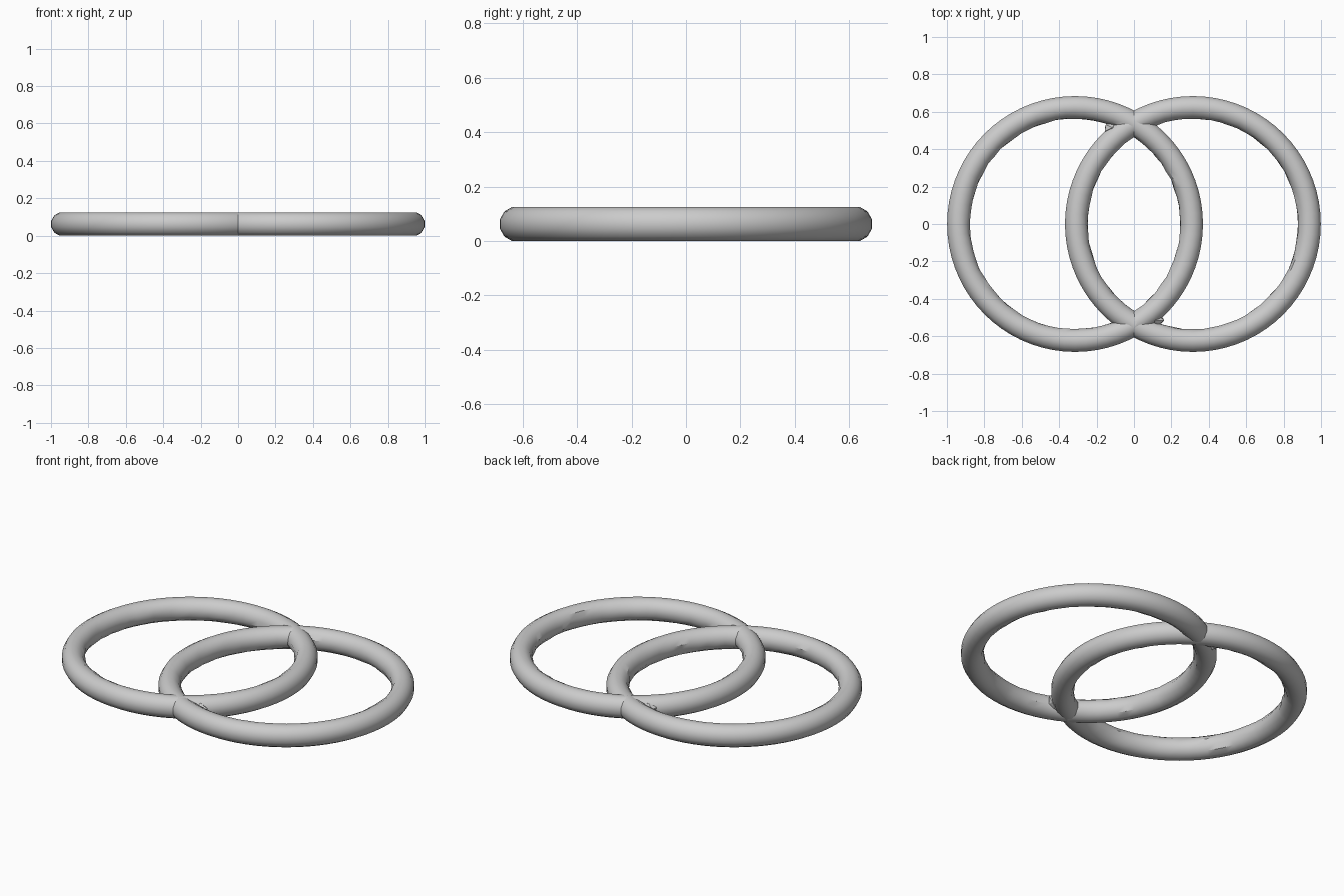
import bpy, bmesh, math, random
from mathutils import Vector

if "Cube" in bpy.data.objects:
    bpy.data.objects.remove(bpy.data.objects["Cube"])

random.seed(4)
RING, TUBE, OFFSET, MID = 0.623, 0.063, 0.315, 0.0625

metal = bpy.data.materials.new("grey metal")
metal.diffuse_color = (0.6, 0.6, 0.6, 1)
metal.use_nodes = True
metal.node_tree.nodes["Principled BSDF"].inputs["Base Color"].default_value = metal.diffuse_color


def finish(bm, name, angle):
    bmesh.ops.recalc_face_normals(bm, faces=bm.faces)
    me = bpy.data.meshes.new(name)
    bm.to_mesh(me)
    bm.free()
    me.materials.append(metal)
    ob = bpy.data.objects.new(name, me)
    bpy.context.collection.objects.link(ob)
    bpy.ops.object.select_all(action='DESELECT')
    ob.select_set(True)
    bpy.context.view_layer.objects.active = ob
    bpy.ops.object.shade_smooth_by_angle(angle=math.radians(angle))


# Hand-hammered ring: tube swept round a circle, dented on its inner side
def ring(name, cx, segs=72, sides=12):
    bm = bmesh.new()
    loops = []
    for i in range(segs):
        a = math.tau * i / segs
        loop = []
        for j in range(sides):
            t = math.tau * (j + 0.5) / sides
            inner = max(0, -math.cos(t))
            r = TUBE + random.uniform(-0.005, 0.002) * inner
            d = RING + r * math.cos(t)
            z = max(-MID, min(MID, 1.03 * r * math.sin(t)))
            loop.append(bm.verts.new((cx + d * math.cos(a), d * math.sin(a), MID + z)))
        loops.append(loop)
    for i in range(segs):
        p, q = loops[i], loops[(i + 1) % segs]
        for j in range(sides):
            k = (j + 1) % sides
            bm.faces.new((p[j], q[j], q[k], p[k]))
    finish(bm, name, 35)


# Rough bead of metal where the rings meet
def weld(name, pos, size):
    bm = bmesh.new()
    bmesh.ops.create_icosphere(bm, subdivisions=1, radius=1)
    for v in bm.verts:
        k = random.uniform(0.8, 1.05)
        v.co = Vector(pos) + Vector([c * s * k for c, s in zip(v.co, size)])
        v.co.z = max(0, min(2 * MID, v.co.z))
    finish(bm, name, 20)


for side, label in ((-1, "left"), (1, "right")):
    ring(label + "_ring", side * OFFSET)
    end = "back" if side < 0 else "front"
    y = -side
    weld(end + "_joint", (0, y * 0.545, MID), (0.045, 0.07, 0.064))
    weld(end + "_chip", (side * 0.115, y * 0.515, MID), (0.055, 0.035, 0.05))
